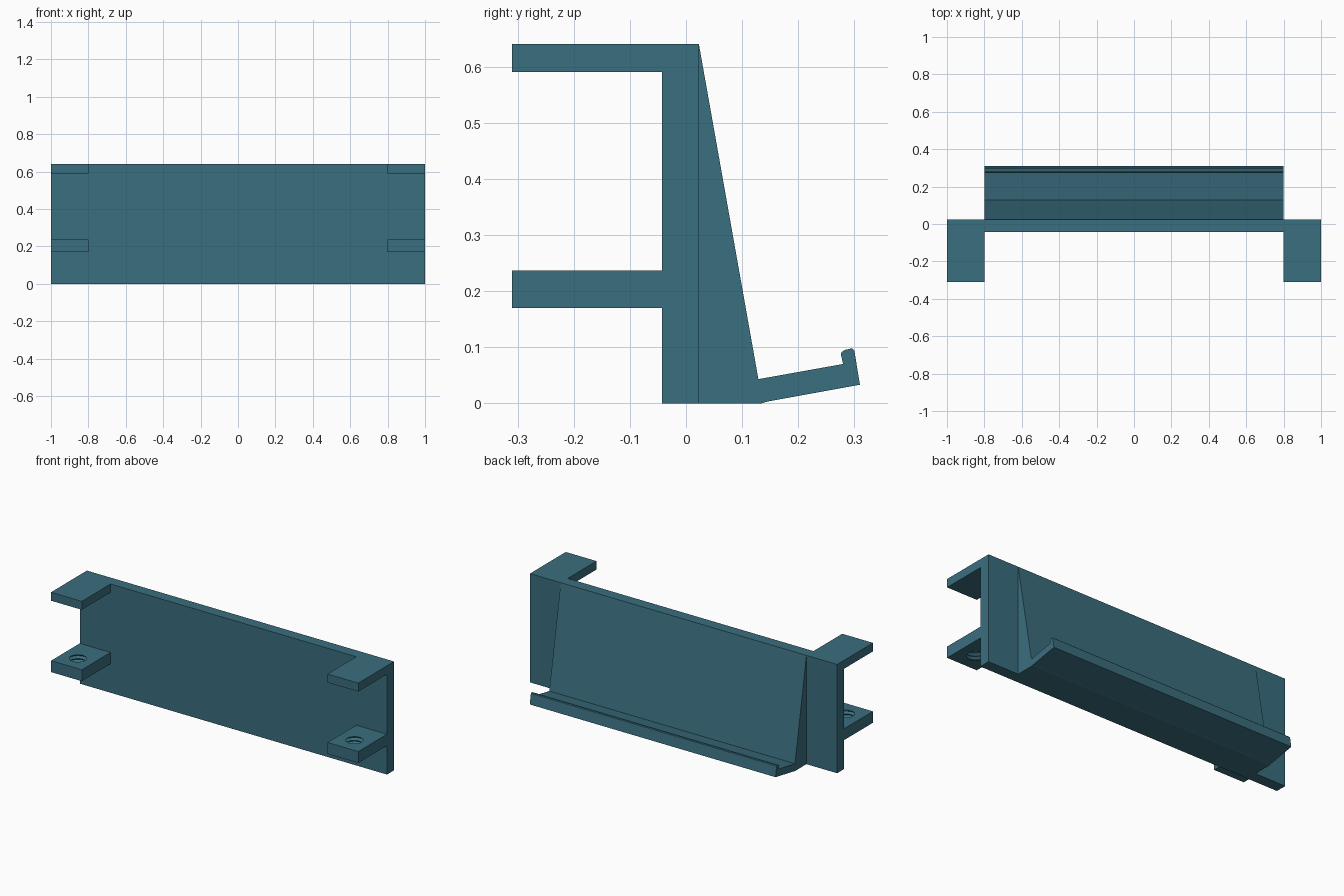
import bpy
import bmesh
import math
from mathutils import Vector

cube = bpy.data.objects.get("Cube")
if cube:
    bpy.data.objects.remove(cube, do_unlink=True)

teal = bpy.data.materials.new("teal_plastic")
teal.use_nodes = True
teal.diffuse_color = (0.042, 0.156, 0.209, 1)
teal.node_tree.nodes["Principled BSDF"].inputs["Base Color"].default_value = teal.diffuse_color

PLATE_FRONT, PLATE_BACK = -0.043, 0.023
ARM_FRONT, HEIGHT = -0.31, 0.64
INNER, OUTER = 0.8, 1.0


def finish(name, bm):
    bmesh.ops.recalc_face_normals(bm, faces=bm.faces[:])
    mesh = bpy.data.meshes.new(name)
    bm.to_mesh(mesh)
    bm.free()
    mesh.materials.append(teal)
    obj = bpy.data.objects.new(name, mesh)
    bpy.context.collection.objects.link(obj)
    return obj


def extrude_x(name, profile, x0, x1):
    """Sweep a (y, z) outline from x0 to x1."""
    bm = bmesh.new()
    face = bm.faces.new([bm.verts.new((x0, y, z)) for y, z in profile])
    ext = bmesh.ops.extrude_face_region(bm, geom=[face])
    moved = [v for v in ext["geom"] if isinstance(v, bmesh.types.BMVert)]
    bmesh.ops.translate(bm, verts=moved, vec=(x1 - x0, 0, 0))
    return finish(name, bm)


def box_x(name, y0, y1, z0, z1, x0, x1):
    return extrude_x(name, [(y0, z0), (y1, z0), (y1, z1), (y0, z1)], x0, x1)


def thread_cutter(x, y, z0, z1, minor, major, turns=4, sides=40):
    """Lathe a zigzag outline into a threaded plug."""
    bm = bmesh.new()
    steps = turns * 2
    rings = []
    for i in range(steps + 1):
        r = major if i % 2 == 0 else minor
        z = z0 + (z1 - z0) * i / steps
        angles = [math.tau * k / sides for k in range(sides)]
        rings.append([bm.verts.new((x + r * math.cos(a), y + r * math.sin(a), z))
                      for a in angles])
    for low, high in zip(rings, rings[1:]):
        for k in range(sides):
            n = (k + 1) % sides
            bm.faces.new((low[k], low[n], high[n], high[k]))
    bm.faces.new(rings[0])
    bm.faces.new(rings[-1])
    return finish("thread_cutter", bm)


def cut(obj, cutter):
    cutter.hide_render = True
    mod = obj.modifiers.new("threaded_hole", "BOOLEAN")
    mod.operation = "DIFFERENCE"
    mod.solver = "EXACT"
    mod.object = cutter
    bpy.context.view_layer.objects.active = obj
    bpy.ops.object.modifier_apply(modifier=mod.name)
    bpy.data.objects.remove(cutter, do_unlink=True)


# Main upright plate
box_x("back_plate", PLATE_FRONT, PLATE_BACK, 0, HEIGHT, -OUTER, OUTER)

# Sloping rest with a tilted ledge and rounded lip
rest = [(PLATE_BACK, 0), (0.135, 0), (0.145, 0.003), (0.31, 0.033),
        (0.3, 0.094), (0.296, 0.098), (0.283, 0.095), (0.277, 0.091),
        (0.276, 0.087), (0.28, 0.07), (0.129, 0.043), (PLATE_BACK, HEIGHT)]
extrude_x("sloped_rest", rest, -INNER, INNER)

# Clamp arms at both ends, the lower ones with threaded holes
for side, s in (("left", 1), ("right", -1)):
    x0, x1 = sorted((s * INNER, s * OUTER))
    box_x(f"{side}_upper_arm", ARM_FRONT, PLATE_FRONT, 0.59, HEIGHT, x0, x1)
    lower = box_x(f"{side}_lower_arm", ARM_FRONT, PLATE_FRONT, 0.17, 0.237, x0, x1)
    cut(lower, thread_cutter(s * 0.9, -0.203, 0.16, 0.247, 0.045, 0.058))
